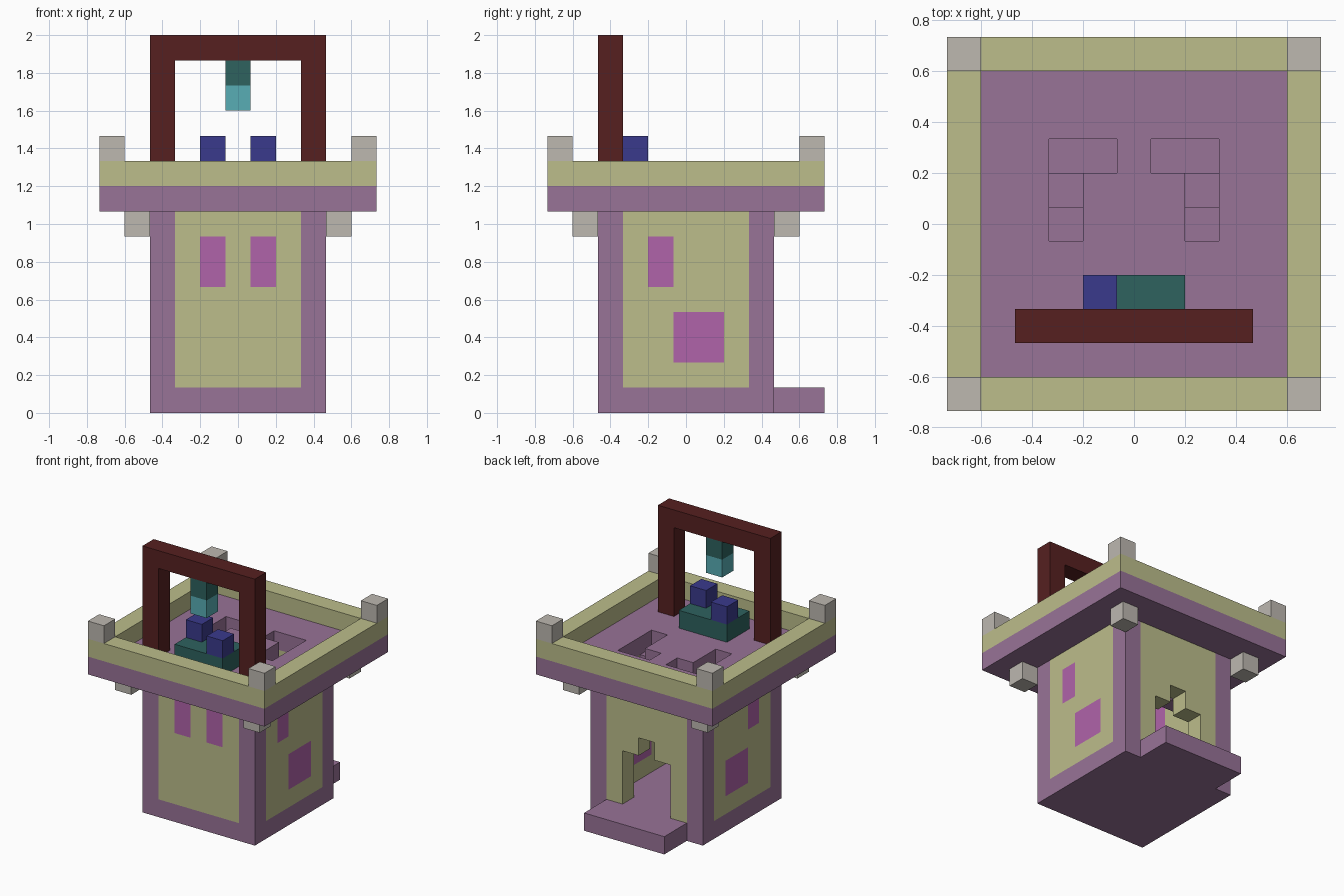
import bpy, bmesh
from itertools import product
from mathutils import Vector

old = bpy.data.objects.get("Cube")
if old:
    bpy.data.objects.remove(old, do_unlink=True)

U = 2 / 15  # edge of one building block


def material(name, rgb):
    """Material from an sRGB hex colour."""
    m = bpy.data.materials.new(name)
    srgb = [int(rgb[i:i + 2], 16) / 255 for i in (0, 2, 4)]
    lin = [((c + 0.055) / 1.055) ** 2.4 for c in srgb]
    m.diffuse_color = (*lin, 1)
    m.use_nodes = True
    m.node_tree.nodes["Principled BSDF"].inputs["Base Color"].default_value = (*lin, 1)
    return m


purple = material("purple stone", "987397")
cream = material("pale olive plaster", "bcbd8b")
magenta = material("magenta glass", "b063aa")
grey = material("warm grey stone", "bdb8b0")
maroon = material("dark red wood", "562020")
blue = material("deep blue", "3a3a8c")
teal = material("dark teal", "2e625f")
aqua = material("light teal", "58adb5")


def span(a, b):
    return range(a, b + 1)


def blocks(name, cells, paint):
    """Join unit blocks into one outer skin; paint is a material or a rule per cell."""
    cells = set(cells)
    mesh = bpy.data.meshes.new(name)
    bm = bmesh.new()
    verts = {}
    mats = []

    def vert(p):
        key = tuple(round(2 * c) for c in p)
        if key not in verts:
            verts[key] = bm.verts.new(p * U)
        return verts[key]

    for cell in sorted(cells):
        mat = paint(*cell) if callable(paint) else paint
        if mat not in mats:
            mats.append(mat)
        centre = Vector(cell) + Vector((0, 0, 0.5))
        for axis, sign in product(range(3), (-1, 1)):
            n = Vector((0, 0, 0))
            n[axis] = sign
            if tuple(int(c + d) for c, d in zip(cell, n)) in cells:
                continue
            s = Vector((0, 0, 0))
            s[(axis + 1) % 3] = 0.5
            t = n.cross(s)
            mid = centre + n / 2
            corners = (mid - s - t, mid + s - t, mid + s + t, mid - s + t)
            face = bm.faces.new([vert(p) for p in corners])
            face.material_index = mats.index(mat)
    bm.to_mesh(mesh)
    bm.free()
    for m in mats:
        mesh.materials.append(m)
    obj = bpy.data.objects.new(name, mesh)
    bpy.context.collection.objects.link(obj)
    return obj


# Hollow tower with purple corners and base, windows and a stepped doorway
def is_wall(x, y, z):
    door = y == 3 and z > 0 and ((abs(x) <= 1 and z <= 3) or (x == 0 and z == 4))
    return (z == 0 or max(abs(x), abs(y)) == 3) and not door


def wall_colour(x, y, z):
    if z == 0 or abs(x) == abs(y) == 3:
        return purple
    front_window = y == -3 and abs(x) == 1 and z in (5, 6)
    small_window = abs(x) == 3 and y == -1 and z in (5, 6)
    large_window = abs(x) == 3 and y in (0, 1) and z in (2, 3)
    return magenta if front_window or small_window or large_window else cream


blocks("tower", [c for c in product(span(-3, 3), span(-3, 3), span(0, 7)) if is_wall(*c)], wall_colour)
blocks("door_step", product(span(-2, 2), (4, 5), (0,)), purple)


# Roof deck with two stair openings
def is_opening(x, y):
    return (y == 2 and abs(x) in (1, 2)) or (y in (0, 1) and abs(x) == 2)


blocks("roof_deck", [c for c in product(span(-5, 5), span(-5, 5), (8,)) if not is_opening(*c[:2])], purple)

# Stairs below the openings
for side, label in ((1, "left"), (-1, "right")):
    blocks(label + "_stairs",
           [(2 * side, 0, 7), (2 * side, 1, 6), (2 * side, 2, 5), (side, 2, 5)], purple)

# Parapet, corner merlons and corner brackets
blocks("parapet", [c for c in product(span(-5, 5), span(-5, 5), (9,)) if max(abs(c[0]), abs(c[1])) == 5], cream)
for sx, sy in product((-1, 1), (-1, 1)):
    corner = ("front" if sy < 0 else "back") + ("_left" if sx > 0 else "_right")
    blocks(corner + "_merlon", [(5 * sx, 5 * sy, 10)], grey)
    blocks(corner + "_bracket", [(4 * sx, 4 * sy, 7)], grey)

# Wooden arch with a hanging lantern
blocks("arch", [c for c in product(span(-3, 3), (-3,), span(9, 14)) if abs(c[0]) == 3 or c[2] == 14], maroon)
blocks("lantern", [(0, -3, 12), (0, -3, 13)], lambda x, y, z: teal if z == 13 else aqua)

# Plinth below the arch with two blue blocks
blocks("plinth", product(span(-1, 1), (-3, -2), (9,)), teal)
blocks("right_blue_block", [(-1, -2, 10)], blue)
blocks("left_blue_block", [(1, -3, 10)], blue)
